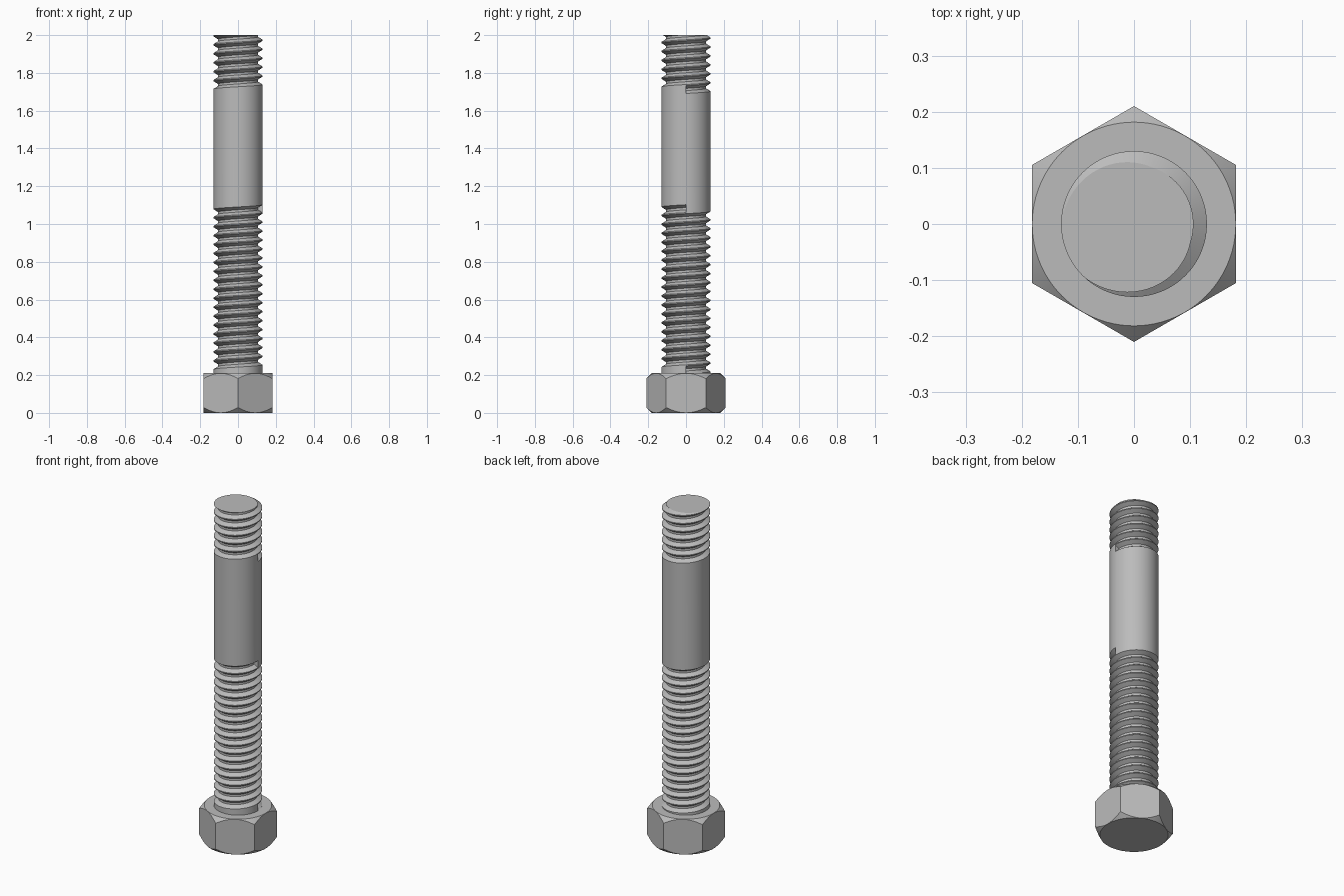
import bpy, bmesh
from math import cos, sin, pi, radians

default = bpy.data.objects.get("Cube")
if default:
    bpy.data.objects.remove(default, do_unlink=True)

steel = bpy.data.materials.new("grey steel")
steel.use_nodes = True
steel.diffuse_color = (0.5, 0.5, 0.5, 1)
steel.node_tree.nodes["Principled BSDF"].inputs["Base Color"].default_value = (0.5, 0.5, 0.5, 1)

N = 64              # segments per turn
R, ROOT = 0.13, 0.106
PITCH = 0.0474
# Groove section: height from groove centre, radius
GROOVE = [(-0.021, R), (-0.006, ROOT), (0.006, ROOT), (0.021, R)]


def finish(bm, name, angle):
    bmesh.ops.recalc_face_normals(bm, faces=bm.faces)
    mesh = bpy.data.meshes.new(name)
    bm.to_mesh(mesh)
    bm.free()
    mesh.materials.append(steel)
    obj = bpy.data.objects.new(name, mesh)
    bpy.context.collection.objects.link(obj)
    bpy.ops.object.select_all(action='DESELECT')
    obj.select_set(True)
    bpy.context.view_layer.objects.active = obj
    bpy.ops.object.shade_smooth_by_angle(angle=radians(angle))
    return obj


def bridge(bm, low, high, closed=False):
    n = len(low)
    for i in range(n if closed else n - 1):
        j = (i + 1) % n
        bm.faces.new((low[i], low[j], high[j], high[i]))


def helical_groove(bm, z0, turns):
    """Sweep the groove up a right-hand helix and join neighbouring turns by crests."""
    rails = [[], [], [], []]
    for s in range(turns * N + 1):
        a = 2 * pi * s / N
        for rail, (dz, r) in zip(rails, GROOVE):
            rail.append(bm.verts.new((r * cos(a), r * sin(a), z0 + dz + PITCH * s / N)))
    for low, high in zip(rails, rails[1:]):
        bridge(bm, low, high)
    bridge(bm, rails[3][:-N], rails[0][N:])
    return rails


# Threaded shank: collar, lower thread, plain section, upper thread
bm = bmesh.new()
lower = helical_groove(bm, 0.228, 18)
upper = helical_groove(bm, 1.712, 8)
base = [bm.verts.new((R * cos(2 * pi * i / N), R * sin(2 * pi * i / N), 0.19)) for i in range(N + 1)]
bridge(bm, base, lower[0][:N + 1])
bridge(bm, lower[3][-N - 1:], upper[0][:N + 1])

# End walls where the grooves start and stop
for rails, end in ((lower, 0), (lower, -1), (upper, 0)):
    bm.faces.new([rail[end] for rail in rails])

# Cut the upper thread flat and close the tip
geom = bm.verts[:] + bm.edges[:] + bm.faces[:]
cut = bmesh.ops.bisect_plane(bm, geom=geom, dist=1e-6, plane_co=(0, 0, 2),
                             plane_no=(0, 0, 1), clear_outer=True)
rim = [e for e in cut["geom_cut"] if isinstance(e, bmesh.types.BMEdge)]
bmesh.ops.edgeloop_fill(bm, edges=rim)
finish(bm, "threaded_shank", 30)

# Hexagonal head with both ends chamfered round
bm = bmesh.new()
FLAT, HEIGHT, SIDES = 0.182, 0.21, 96
rings = [[], [], [], []]
for i in range(SIDES):
    a = 2 * pi * i / SIDES
    r = FLAT / cos((a + pi / 6) % (pi / 3) - pi / 6)
    drop = r - FLAT + 0.0005
    for ring, (rad, z) in zip(rings, [(FLAT - 0.0005, 0), (r, drop),
                                      (r, HEIGHT - drop), (FLAT - 0.0005, HEIGHT)]):
        ring.append(bm.verts.new((rad * cos(a), rad * sin(a), z)))
for low, high in zip(rings, rings[1:]):
    bridge(bm, low, high, closed=True)
bm.faces.new(rings[0])
bm.faces.new(rings[3])
finish(bm, "hex_head", 25)
